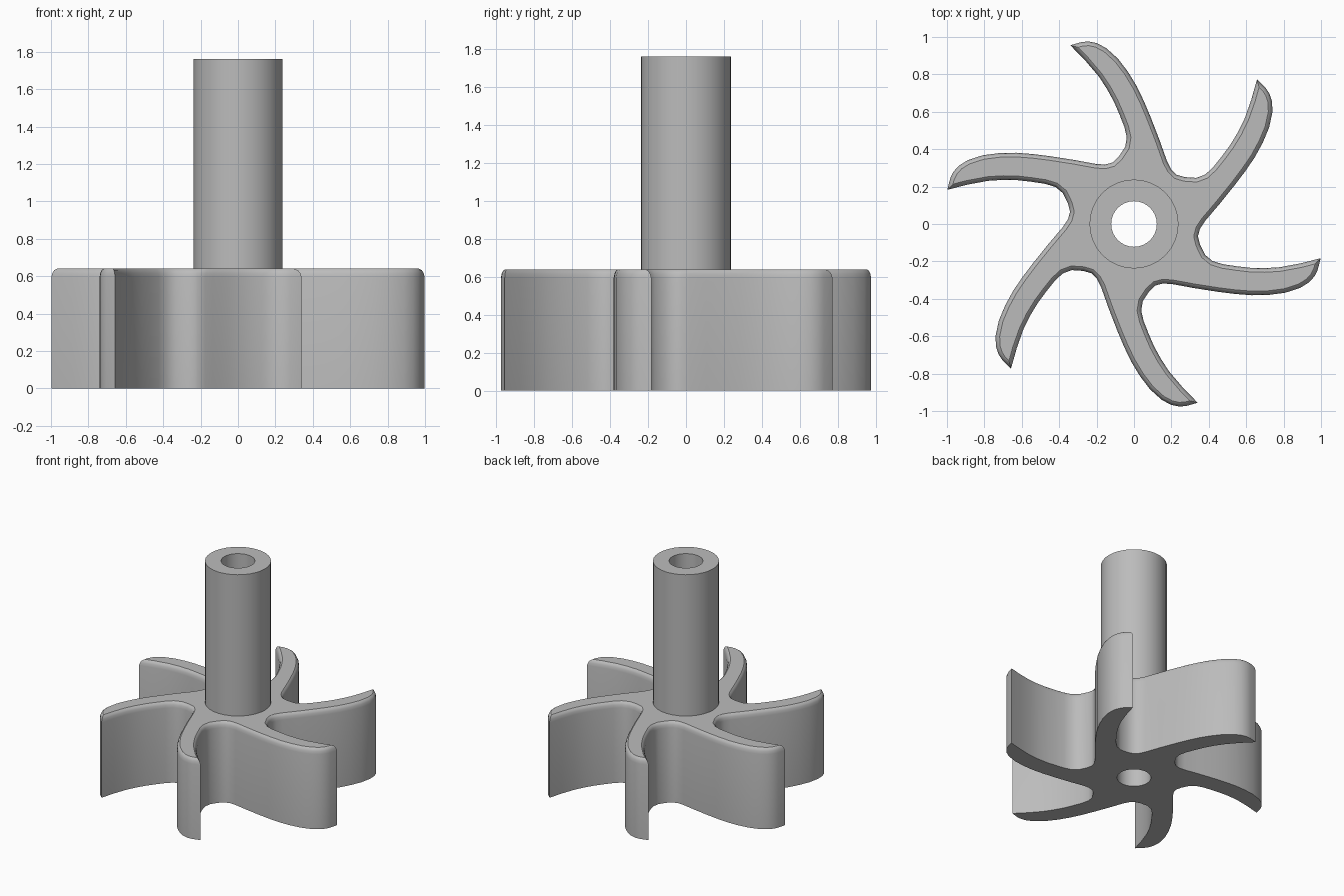
import bpy, bmesh, math
from mathutils import Vector, Matrix

if "Cube" in bpy.data.objects:
    bpy.data.objects.remove(bpy.data.objects["Cube"])

SHAFT_R, BORE_R, HUB_Z, TOP_Z = 0.238, 0.122, 0.64, 1.762
BLADES, SIDES = 6, 32

grey = bpy.data.materials.new("plain grey")
grey.use_nodes = True
colour = (0.5, 0.5, 0.5, 1)
grey.diffuse_color = colour
grey.node_tree.nodes["Principled BSDF"].inputs["Base Color"].default_value = colour

# One blade: root fillet, out along the concave edge, round the tip, back
BLADE = [(0.38, 0.016), (0.353, -0.025), (0.342, -0.065), (0.353, -0.11),
         (0.38, -0.165), (0.42, -0.198), (0.476, -0.215), (0.55, -0.226),
         (0.62, -0.234), (0.70, -0.236), (0.78, -0.231), (0.888, -0.211),
         (0.998, -0.183), (0.982, -0.246), (0.965, -0.28), (0.936, -0.312),
         (0.888, -0.342), (0.807, -0.368), (0.72, -0.379), (0.63, -0.381),
         (0.54, -0.374), (0.452, -0.363), (0.323, -0.345 + 0.002)]


def outline():
    """Repeat the blade around the hub, as a counter-clockwise loop."""
    pts = []
    for i in range(BLADES):
        turn = Matrix.Rotation(-i * math.tau / BLADES, 2)
        pts += [turn @ Vector(p) for p in BLADE]
    return pts[::-1]


def inset(pts, d):
    """Move every point inwards by d, limiting the mitre at sharp tips."""
    result = []
    for i, p in enumerate(pts):
        a = (p - pts[i - 1]).normalized()
        b = (pts[(i + 1) % len(pts)] - p).normalized()
        na, nb = Vector((-a.y, a.x)), Vector((-b.y, b.x))
        m = (na + nb).normalized()
        result.append(p + m * d / max(m.dot(na), 0.5))
    return result


def circle(r):
    return [Vector((r * math.cos(k * math.tau / SIDES), r * math.sin(k * math.tau / SIDES)))
            for k in range(SIDES)]


def ring(bm, pts, z):
    return [bm.verts.new((p.x, p.y, z)) for p in pts]


def loop_edges(bm, verts):
    edges = []
    for i, v in enumerate(verts):
        pair = (v, verts[(i + 1) % len(verts)])
        edges.append(bm.edges.get(pair) or bm.edges.new(pair))
    return edges


def wall(bm, low, high):
    n = len(low)
    for i in range(n):
        j = (i + 1) % n
        bm.faces.new((low[i], low[j], high[j], high[i]))


def finish(bm, name):
    bmesh.ops.recalc_face_normals(bm, faces=bm.faces)
    mesh = bpy.data.meshes.new(name)
    bm.to_mesh(mesh)
    bm.free()
    mesh.materials.append(grey)
    obj = bpy.data.objects.new(name, mesh)
    bpy.context.collection.objects.link(obj)
    bpy.ops.object.select_all(action='DESELECT')
    obj.select_set(True)
    bpy.context.view_layer.objects.active = obj
    bpy.ops.object.shade_smooth_by_angle(angle=math.radians(32))
    return obj


# Impeller: straight sides, softened top rim, flat faces with a central hole
bm = bmesh.new()
shape = outline()
rings = [ring(bm, inset(shape, d), z) for z, d in
         ((0, 0), (0.595, 0), (0.617, 0.004), (0.632, 0.011), (HUB_Z, 0.022))]
for low, high in zip(rings, rings[1:]):
    wall(bm, low, high)
for outer, r, z, up in ((rings[0], BORE_R, 0, -1), (rings[-1], SHAFT_R, HUB_Z, 1)):
    hole = ring(bm, circle(r), z)
    bmesh.ops.triangle_fill(bm, use_beauty=True, normal=(0, 0, up),
                            edges=loop_edges(bm, outer) + loop_edges(bm, hole))
finish(bm, "impeller")

# Shaft: hollow tube whose bore runs down through the impeller
bm = bmesh.new()
profile = [ring(bm, circle(r), z) for r, z in
           ((SHAFT_R, HUB_Z), (SHAFT_R, TOP_Z), (BORE_R, TOP_Z), (BORE_R, 0))]
for low, high in zip(profile, profile[1:]):
    wall(bm, low, high)
shaft = finish(bm, "shaft")
# The tube is open below, so make its outer wall face outwards
if any(p.normal.dot(Vector((p.center.x, p.center.y, 0))) < 0
       for p in shaft.data.polygons if p.center.xy.length > 0.2 and abs(p.normal.z) < 0.5):
    shaft.data.flip_normals()
